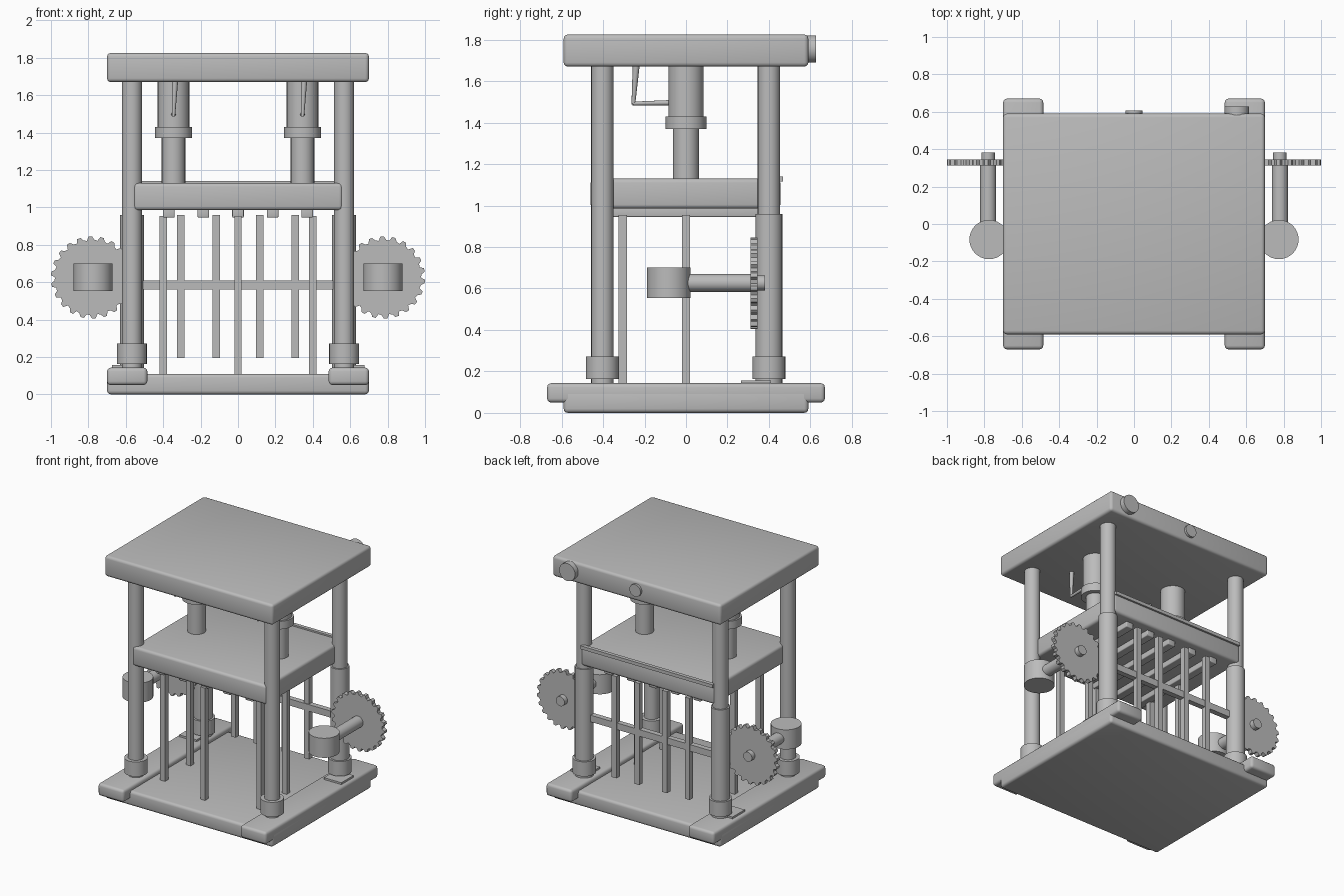
import bpy, bmesh, math
from mathutils import Vector

cube = bpy.data.objects.get("Cube")
if cube:
    bpy.data.objects.remove(cube, do_unlink=True)

grey = bpy.data.materials.new("plain grey")
grey.use_nodes = True
COLOUR = (0.5, 0.5, 0.5, 1)
grey.diffuse_color = COLOUR
grey.node_tree.nodes["Principled BSDF"].inputs["Base Color"].default_value = COLOUR


def finish(name, bm, smooth=False):
    bmesh.ops.recalc_face_normals(bm, faces=bm.faces)
    mesh = bpy.data.meshes.new(name)
    bm.to_mesh(mesh)
    bm.free()
    mesh.materials.append(grey)
    ob = bpy.data.objects.new(name, mesh)
    bpy.context.collection.objects.link(ob)
    if smooth:
        bpy.ops.object.select_all(action='DESELECT')
        ob.select_set(True)
        bpy.context.view_layer.objects.active = ob
        bpy.ops.object.shade_smooth_by_angle(angle=math.radians(35))
    return ob


def box(name, low, high, round_edge=0):
    low, high = Vector(low), Vector(high)
    bm = bmesh.new()
    bmesh.ops.create_cube(bm, size=1)
    for v in bm.verts:
        v.co = (low + high) / 2 + v.co * (high - low)
    if round_edge:
        bmesh.ops.bevel(bm, geom=bm.edges[:], offset=round_edge, segments=3,
                        profile=0.5, affect='EDGES')
    return finish(name, bm, bool(round_edge))


def cylinder(name, start, end, radius, radius_end=None, sides=24):
    start, end = Vector(start), Vector(end)
    axis = end - start
    bm = bmesh.new()
    bmesh.ops.create_cone(bm, cap_ends=True, segments=sides, radius1=radius,
                          radius2=radius_end or radius, depth=axis.length)
    turn = Vector((0, 0, 1)).rotation_difference(axis)
    for v in bm.verts:
        v.co = turn @ v.co + (start + end) / 2
    return finish(name, bm, True)


def gear(name, x, y0, y1, z, radius, teeth):
    bm = bmesh.new()
    ring = []
    for i in range(teeth):
        for part, r in ((0, 0.9), (0.3, 0.92), (0.5, 1), (0.8, 1)):
            a = math.tau * (i + part) / teeth
            ring.append(bm.verts.new((x + radius * r * math.cos(a), y0,
                                      z + radius * r * math.sin(a))))
    face = bm.faces.new(ring)
    out = bmesh.ops.extrude_face_region(bm, geom=[face])
    moved = [g for g in out["geom"] if isinstance(g, bmesh.types.BMVert)]
    bmesh.ops.translate(bm, verts=moved, vec=(0, y1 - y0, 0))
    return finish(name, bm)


# Main plates
box("base_plate", (-0.70, -0.59, 0), (0.70, 0.59, 0.11), 0.02)
box("top_plate", (-0.70, -0.59, 1.67), (0.70, 0.59, 1.825), 0.02)
box("moving_plate", (-0.56, -0.46, 0.985), (0.56, 0.455, 1.13), 0.02)
box("moving_plate_back_lip", (-0.55, 0.44, 1.115), (0.55, 0.468, 1.14))

# Ribs under the moving plate
for i in range(-2, 3):
    x = i * 0.185
    box("underside_rib", (x - 0.031, -0.40, 0.945), (x + 0.031, 0.40, 0.995), 0.006)

# Parts repeated on both sides
for s, side in ((-1, "right"), (1, "left")):
    xs = sorted((s * 0.485, s * 0.70))
    box(side + "_foot_rail", (xs[0], -0.67, 0.05), (xs[1], 0.67, 0.143), 0.02)

    # Columns with collars, and sleeves on the back pair
    cx = s * 0.567
    for y, end in ((-0.403, "front"), (0.40, "back")):
        name = side + "_" + end
        cylinder(name + "_column", (cx, y, 0.10), (cx, y, 1.69), 0.054)
        cylinder(name + "_collar", (cx, y, 0.163), (cx, y, 0.273), 0.08)
    cylinder(side + "_back_sleeve", (cx, 0.40, 0.14), (cx, 0.40, 0.96), 0.065)
    xs = sorted((s * 0.53, s * 0.675))
    box(side + "_drain_plate", (xs[0], 0.265, 0.14), (xs[1], 0.41, 0.157))

    # Pressing ram hanging from the top plate
    rx = s * 0.345
    cylinder(side + "_ram_body", (rx, 0, 1.40), (rx, 0, 1.69), 0.085)
    cylinder(side + "_ram_collar", (rx, 0, 1.37), (rx, 0, 1.43), 0.098)
    cylinder(side + "_ram_rod", (rx, 0, 1.12), (rx, 0, 1.40), 0.063)
    cylinder(side + "_ram_pipe", (rx, -0.07, 1.496), (rx, -0.258, 1.492), 0.013, 0.009, 12)
    cylinder(side + "_ram_pipe_riser", (rx, -0.254, 1.488), (rx + 0.008, -0.24, 1.68),
             0.009, 0.017, 12)

    # Gear, axle and motor
    gx = s * 0.78
    gear(side + "_gear", gx, 0.312, 0.345, 0.625, 0.22, 22)
    cylinder(side + "_axle", (gx, -0.05, 0.627), (gx, 0.32, 0.627), 0.043)
    cylinder(side + "_axle_cap", (gx, 0.33, 0.627), (gx, 0.382, 0.627), 0.036)
    cylinder(side + "_motor", (s * 0.775, -0.083, 0.553), (s * 0.775, -0.083, 0.70),
             0.105, sides=32)

    # Side guide rods
    for y in (-0.305, 0):
        box(side + "_guide_rod", (s * 0.40 - 0.02, y - 0.02, 0.10),
            (s * 0.40 + 0.02, y + 0.02, 0.955))

    # Short hanging rods at the back
    for x in (s * 0.115, s * 0.305):
        box(side + "_hanging_rod", (x - 0.02, 0.38, 0.195), (x + 0.02, 0.42, 0.96))

box("front_guide_rod", (-0.02, -0.42, 0.10), (0.02, -0.38, 0.955))
box("back_cross_bar", (-0.54, 0.375, 0.56), (0.54, 0.415, 0.61))

# Round knobs on the back edge of the top plate
cylinder("large_knob", (0.55, 0.58, 1.755), (0.55, 0.628, 1.755), 0.066)
cylinder("small_knob", (0, 0.58, 1.755), (0, 0.607, 1.755), 0.046)
